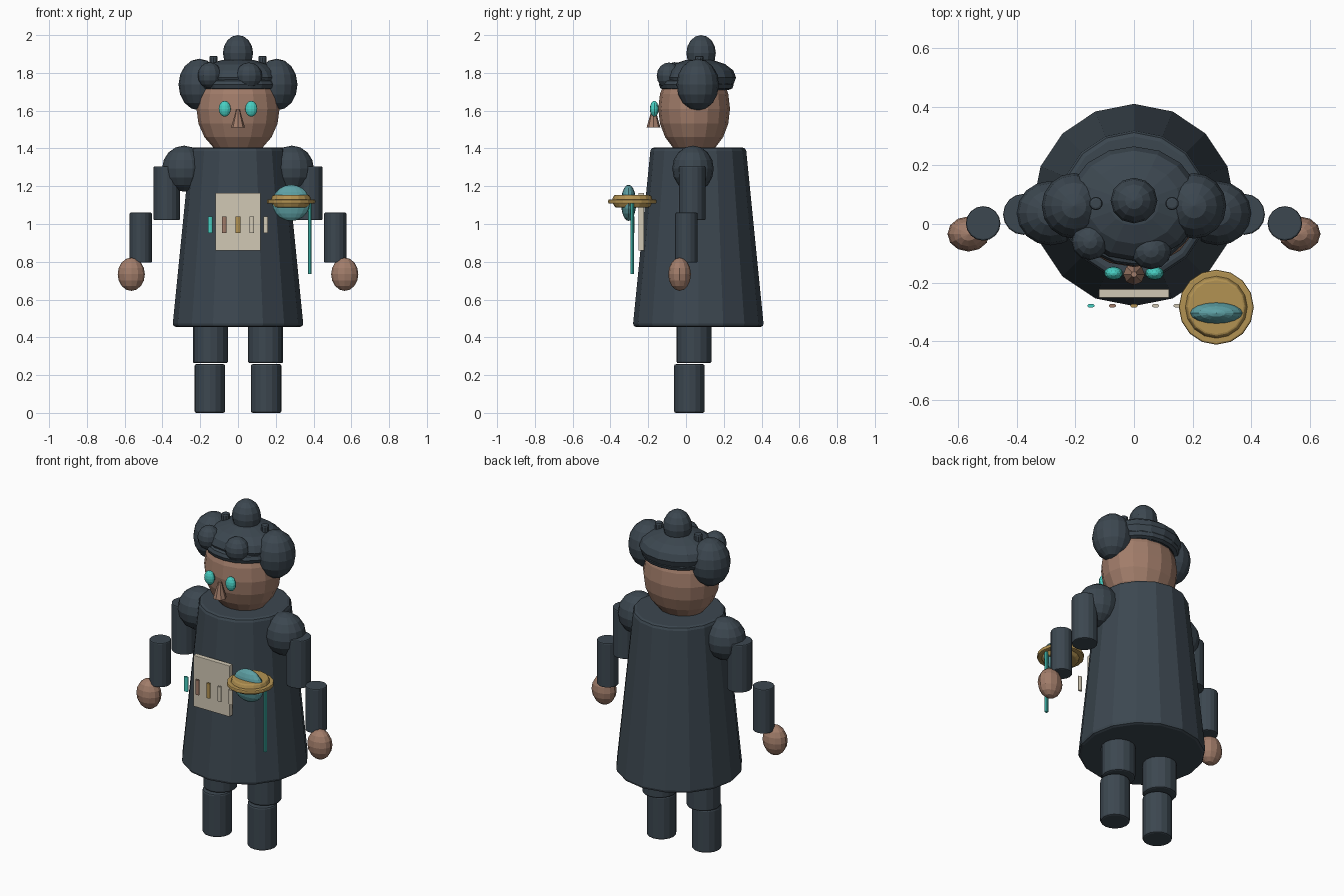
import bpy, math
from mathutils import Vector

if "Cube" in bpy.data.objects:
    bpy.data.objects.remove(bpy.data.objects["Cube"])


def material(name, rgb):
    m = bpy.data.materials.new(name)
    m.diffuse_color = (*rgb, 1)
    m.use_nodes = True
    m.node_tree.nodes["Principled BSDF"].inputs["Base Color"].default_value = m.diffuse_color
    return m


SLATE = material("dark slate", (0.045, 0.063, 0.080))
SKIN = material("warm skin", (0.36, 0.205, 0.145))
TEAL = material("bright teal", (0.065, 0.62, 0.54))
CREAM = material("cream parchment", (0.64, 0.58, 0.46))
GOLD = material("old gold", (0.45, 0.29, 0.085))
GLASS = material("pale teal glass", (0.11, 0.35, 0.37))


def finish(name, mat, bevel=0):
    ob = bpy.context.object
    ob.name = name
    ob.data.materials.append(mat)
    if bevel:
        b = ob.modifiers.new("bevel", "BEVEL")
        b.width, b.segments, b.limit_method = bevel, 2, "ANGLE"
        b.angle_limit = math.radians(40)
    return ob


def ball(name, loc, radii, mat, seg=16, rings=8):
    bpy.ops.mesh.primitive_uv_sphere_add(segments=seg, ring_count=rings, radius=1, location=loc)
    bpy.context.object.scale = radii
    return finish(name, mat)


def tube(name, x, y, z0, z1, r0, mat, r1=None, seg=16, bevel=0.01):
    bpy.ops.mesh.primitive_cone_add(vertices=seg, radius1=r0, radius2=r0 if r1 is None else r1,
                                    depth=z1 - z0, location=(x, y, (z0 + z1) / 2))
    return finish(name, mat, bevel)


def box(name, loc, size, mat, bevel=0):
    bpy.ops.mesh.primitive_cube_add(size=1, location=loc)
    ob = bpy.context.object
    ob.scale = size
    bpy.ops.object.transform_apply(location=False, rotation=False, scale=True)
    return finish(name, mat, bevel)


# robe and head
tube("robe", 0, 0.065, 0.455, 1.405, 0.347, SLATE, 0.252, bevel=0.018)
ball("head", (0, 0.043, 1.61), (0.22, 0.19, 0.255), SKIN, 16, 10)
tube("nose", 0, -0.172, 1.51, 1.605, 0.037, SKIN, 0.01, seg=8, bevel=0)

# hair: cap, rim, top bun and front curls
ball("hair_cap", (0, 0.07, 1.775), (0.225, 0.195, 0.10), SLATE)
bpy.ops.mesh.primitive_torus_add(major_segments=20, minor_segments=8, major_radius=0.185,
                                 minor_radius=0.028, location=(0, 0.055, 1.738))
bpy.context.object.scale = (1.02, 0.93, 1)
finish("hair_rim", SLATE)
ball("top_bun", (0, 0.08, 1.905), (0.08, 0.078, 0.095), SLATE, 12, 8)
ball("front_curl_left", (-0.15, -0.06, 1.787), (0.063, 0.063, 0.07), SLATE, 12, 8)
ball("front_curl_right", (0.058, -0.09, 1.785), (0.07, 0.065, 0.07), SLATE, 12, 8)

# mirrored parts
for s, side in ((-1, "left"), (1, "right")):
    ball("side_bun_" + side, (s * 0.205, 0.062, 1.738), (0.11, 0.112, 0.137), SLATE)
    tube("hair_pin_" + side, s * 0.13, 0.07, 1.76, 1.89, 0.023, SLATE, seg=10, bevel=0.008)
    ball("eye_" + side, (s * 0.07, -0.168, 1.61), (0.032, 0.023, 0.042), TEAL, 12, 8)
    ball("shoulder_" + side, (s * 0.285, 0.037, 1.293), (0.117, 0.11, 0.122), SLATE)
    tube("upper_arm_" + side, s * 0.377, 0.033, 1.02, 1.305, 0.07, SLATE, bevel=0.006)
    tube("forearm_" + side, s * 0.515, 0.002, 0.795, 1.06, 0.059, SLATE, bevel=0.006)
    ball("hand_" + side, (s * 0.565, -0.034, 0.734), (0.072, 0.06, 0.088), SKIN, 12, 8)
    tube("upper_leg_" + side, s * 0.146, 0.042, 0.263, 0.60, 0.093, SLATE)
    tube("lower_leg_" + side, s * 0.149, 0.018, 0.0, 0.258, 0.081, SLATE)

# chest panel with a row of vials
box("chest_panel", (0, -0.237, 1.012), (0.24, 0.03, 0.305), CREAM, 0.003)
for i, mat in enumerate((TEAL, SKIN, GOLD, CREAM, CREAM)):
    v = tube("vial_%d" % (i + 1), (i - 2) * 0.0735, -0.279, 0.952, 1.04, 0.013, mat, seg=10, bevel=0)
    v.scale.y = 0.5

# tiered disc, glass lens and its hanging rod
tube("disc_rim", 0.281, -0.284, 1.108, 1.130, 0.128, GOLD, bevel=0.006)
tube("disc_upper_tier", 0.281, -0.284, 1.125, 1.153, 0.108, GOLD, 0.098, bevel=0.006)
tube("disc_lower_tier", 0.281, -0.284, 1.088, 1.112, 0.092, GOLD, 0.105, bevel=0.006)
ball("glass_lens", (0.281, -0.304, 1.112), (0.1, 0.04, 0.096), GLASS, 16, 10)
tube("lens_rod", 0.38, -0.284, 0.735, 1.115, 0.01, TEAL, seg=8, bevel=0)
